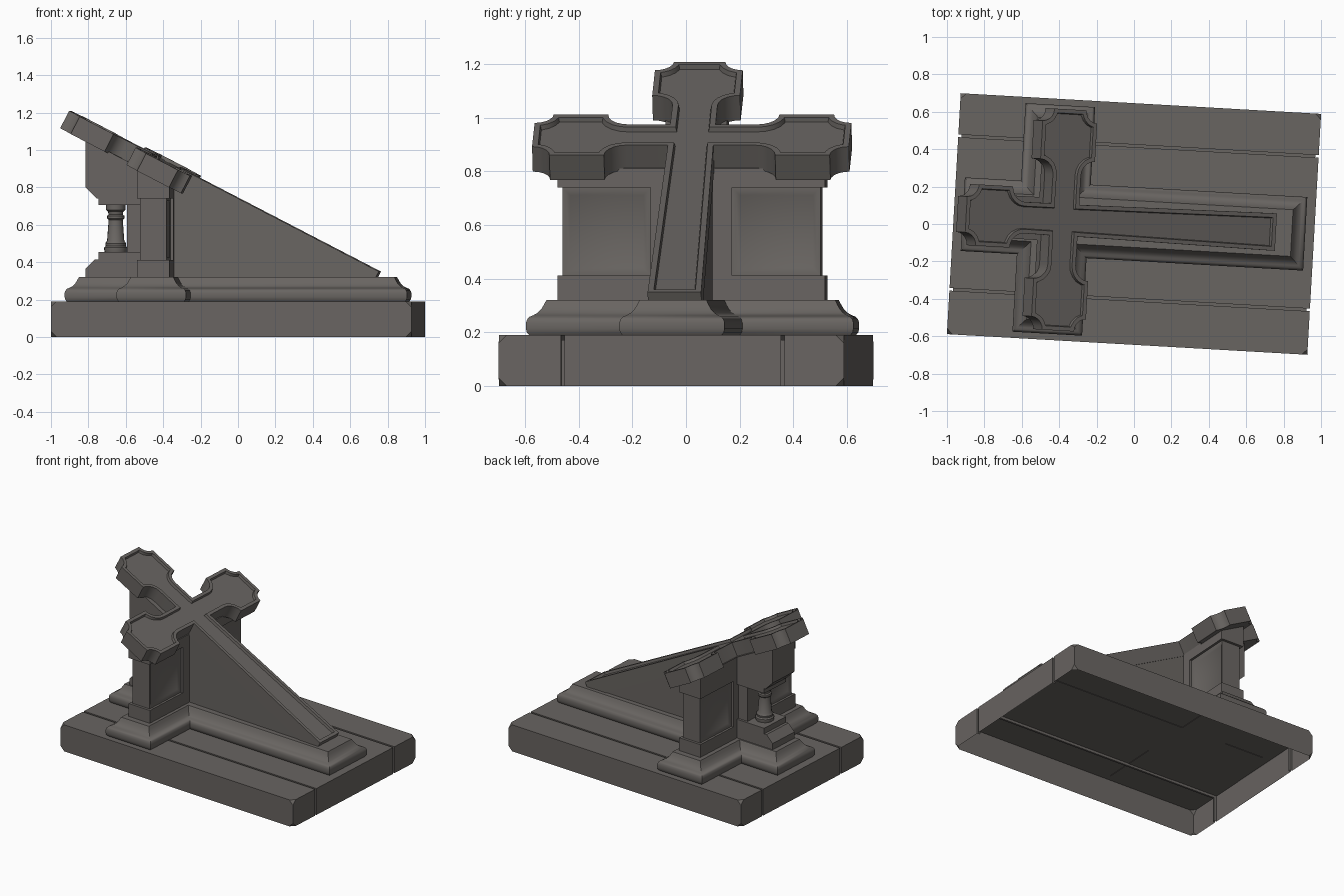
import bpy, bmesh, math
from mathutils import Matrix

if "Cube" in bpy.data.objects:
    bpy.data.objects.remove(bpy.data.objects["Cube"])

TURN = Matrix.Rotation(math.radians(-3.28), 4, 'Z')   # whole monument is slightly turned
TILT = math.radians(27.4)                             # slope of the leaning cross
CX, CZ, THICK = -0.373, 0.937, 0.105                  # cross centre and thickness

stone = bpy.data.materials.new("grey_stone")
stone.diffuse_color = (0.14, 0.129, 0.12, 1)
stone.use_nodes = True
stone.node_tree.nodes["Principled BSDF"].inputs["Base Color"].default_value = stone.diffuse_color


def finish(name, bm, matrix=Matrix(), smooth=False):
    me = bpy.data.meshes.new(name)
    bm.to_mesh(me)
    bm.free()
    me.materials.append(stone)
    ob = bpy.data.objects.new(name, me)
    bpy.context.collection.objects.link(ob)
    ob.matrix_world = TURN @ matrix
    if smooth:
        bpy.ops.object.select_all(action='DESELECT')
        ob.select_set(True)
        bpy.context.view_layer.objects.active = ob
        bpy.ops.object.shade_smooth_by_angle(angle=math.radians(35))
    return ob


def loft(rings):
    """Skin a stack of rings and cap both ends."""
    bm = bmesh.new()
    rows = [[bm.verts.new(p) for p in r] for r in rings]
    n = len(rows[0])
    for a, b in zip(rows, rows[1:]):
        for i in range(n):
            j = (i + 1) % n
            bm.faces.new((a[i], a[j], b[j], b[i]))
    bm.faces.new(rows[0][::-1])
    bm.faces.new(rows[-1])
    bmesh.ops.recalc_face_normals(bm, faces=bm.faces)
    return bm


def prism(profile, y0, y1):
    """Extrude an x-z profile along y."""
    return loft([[(x, y, z) for x, z in profile] for y in (y0, y1)])


def rect(x0, x1, z0, z1):
    return [(x0, z0), (x1, z0), (x1, z1), (x0, z1)]


def under(x):
    """Height just inside the underside of the cross."""
    return CZ + 0.01 - THICK / math.cos(TILT) - math.tan(TILT) * (x - CX)


# Base slab: open underneath, two grooves over the top and ends, clipped corners
GROOVE = 0.018
stations = [(-0.645, 0)]
for y in (-0.405, 0.417):
    stations += [(y - 0.007, 0), (y - 0.007, GROOVE), (y + 0.007, GROOVE), (y + 0.007, 0)]
stations.append((0.645, 0))
bm = loft([[(x, y, z) for x, z in rect(-0.965 + d, 0.965 - d, 0, 0.19 - d)] for y, d in stations])
corners = [v for v in bm.verts if abs(v.co.y) > 0.6]
bmesh.ops.bevel(bm, geom=corners, offset=0.03, segments=1, affect='VERTICES')
bm.normal_update()
bottom = [f for f in bm.faces if f.normal.z < -0.9]
bmesh.ops.delete(bm, geom=bottom, context='FACES')
finish("base_slab", bm)


# Moulded cross-shaped plinth
def plinth_ring(d, z):
    L, w, a = 0.917 - d, 0.197 - d, 0.612 - d
    p, q = -0.616 + d, -0.243 - d
    pts = [(L, -w), (L, w), (q, w), (q, a), (p, a), (p, w),
           (-L, w), (-L, -w), (p, -w), (p, -a), (q, -a), (q, -w)]
    return [(x, y, z) for x, y in pts]


MOULD = [(0.012, 0.188), (0.003, 0.2), (0, 0.213), (0, 0.235), (0.004, 0.248), (0.013, 0.258),
         (0.025, 0.263), (0.04, 0.272), (0.053, 0.285), (0.063, 0.302), (0.072, 0.32)]
finish("plinth", loft([plinth_ring(d, z) for d, z in MOULD]), smooth=True)


# Leaning cross with flared, notched ends and a sunken face
def arc(cx, cy, r, a0, a1, n=5):
    return [(cx + r * math.cos(math.radians(a0 + (a1 - a0) * i / n)),
             cy + r * math.sin(math.radians(a0 + (a1 - a0) * i / n))) for i in range(n + 1)]


half = arc(0.24, 0.164, 0.08, -90, 0) + arc(0.592, 0.164, 0.068, 180, 270)
bud = [(x, -w) for x, w in half] + half[::-1]
foot = [(1.276, -0.1), (1.276, 0.1)]
outline = []
for k, limb in enumerate((foot, bud, bud, bud)):
    c, s = (1, 0, -1, 0)[k], (0, 1, 0, -1)[k]
    outline += [(x * c - w * s, x * s + w * c) for x, w in limb + [(0.085, 0.085)]]
bm = loft([[(x, y, z) for x, y in outline] for z in (-THICK, 0)])
top = [f for f in bm.faces if f.normal.z > 0.9]
bmesh.ops.inset_region(bm, faces=top, thickness=0.022, use_even_offset=True)
bmesh.ops.inset_region(bm, faces=top, thickness=0.004, depth=-0.018, use_even_offset=True)
finish("cross", bm, Matrix.Translation((CX, 0, CZ)) @ Matrix.Rotation(TILT, 4, 'Y'), smooth=True)

# Wedge carrying the long limb, slightly wider toward the foot
bm = prism([(-0.5, 0.3), (0.648, 0.3), (-0.5, under(-0.5))], -1, 1)
for v in bm.verts:
    v.co.y *= 0.082 + 0.0135 * (v.co.x - CX) / 1.133
finish("wedge", bm)

# Arm supports: base course, cap under the arms, core and panelled shafts
X0, X1 = -0.513, -0.338
finish("support_base", prism(rect(X0, X1, 0.3, 0.412), -0.5, 0.5))
finish("support_cap", prism([(X0, 0.74), (X1, 0.74), (X1, under(X1)), (X0, under(X0))], -0.5, 0.5))
finish("support_core", prism(rect(X0, X1, 0.4, 0.75), -0.152, 0.152))
for name, s in (("shaft_front", -1), ("shaft_back", 1)):
    y0, y1 = sorted((s * 0.152, s * 0.482))
    bm = prism(rect(X0 + 0.016, X1 - 0.016, 0.412, 0.74), y0, y1)
    panels = [f for f in bm.faces if abs(f.normal.x) > 0.9]
    bmesh.ops.inset_individual(bm, faces=panels, thickness=0.018)
    bmesh.ops.inset_individual(bm, faces=panels, thickness=0.022, depth=-0.01)
    finish(name, bm, smooth=True)

# Head support: stepped base, niche wall, chamfered cap
finish("head_base", prism([(-0.81, 0.3), (-0.81, 0.365), (-0.76, 0.415), (-0.74, 0.415),
                           (-0.74, 0.455), (-0.5, 0.455), (-0.5, 0.3)], -0.115, 0.115))
finish("niche_wall", prism(rect(-0.59, -0.5, 0.45, 0.71), -0.1, 0.1))
finish("head_cap", prism([(-0.81, under(-0.81)), (-0.81, 0.8), (-0.75, 0.74), (-0.74, 0.74),
                          (-0.74, 0.705), (-0.5, 0.705), (-0.5, under(-0.5))], -0.115, 0.115))

# Turned baluster in the niche
TURNED = [(0.058, 0.45), (0.062, 0.468), (0.062, 0.478), (0.054, 0.487), (0.056, 0.5),
          (0.046, 0.515), (0.038, 0.625), (0.046, 0.633), (0.046, 0.648), (0.038, 0.654),
          (0.041, 0.67), (0.052, 0.68), (0.052, 0.71)]
finish("baluster", loft([[(-0.655 + r * math.cos(i * math.pi / 8), r * math.sin(i * math.pi / 8), z)
                          for i in range(16)] for r, z in TURNED]), smooth=True)
